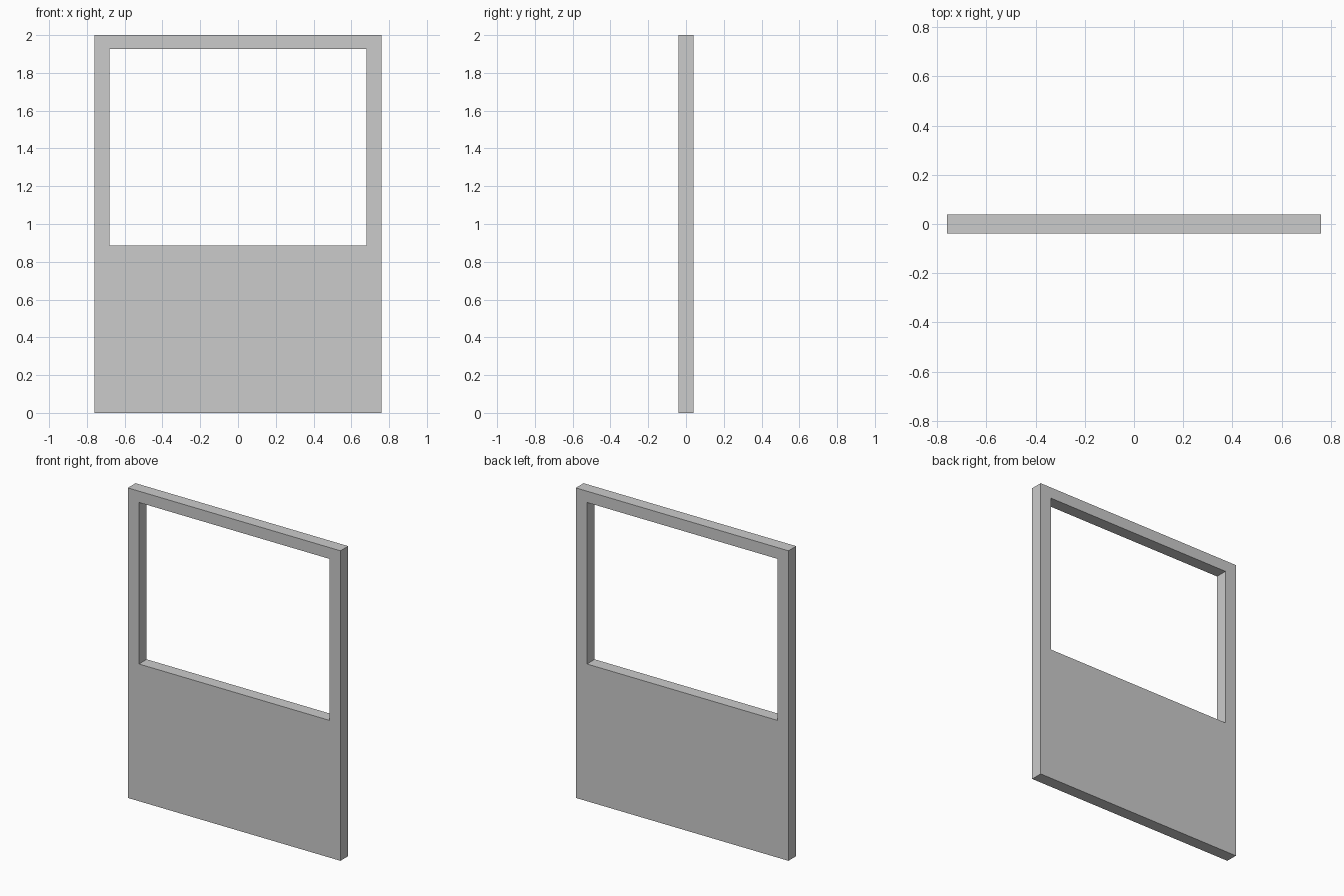
import bpy, bmesh

if "Cube" in bpy.data.objects:
    bpy.data.objects.remove(bpy.data.objects["Cube"])

HALF_W, HEIGHT, DEPTH = 0.759, 2.0, 0.079
OPEN_HALF_W, OPEN_BOTTOM, OPEN_TOP = 0.679, 0.885, 1.927


def rect(bm, half_w, z0, z1):
    """Corner loop of an upright rectangle on the front plane."""
    corners = [(-half_w, z0), (half_w, z0), (half_w, z1), (-half_w, z1)]
    return [bm.verts.new((x, -DEPTH / 2, z)) for x, z in corners]


# Flat front face: outer outline bridged to the window opening
bm = bmesh.new()
outer = rect(bm, HALF_W, 0, HEIGHT)
inner = rect(bm, OPEN_HALF_W, OPEN_BOTTOM, OPEN_TOP)
for i in range(4):
    j = (i + 1) % 4
    bm.faces.new((outer[i], outer[j], inner[j], inner[i]))

# Extrude to full thickness, closing the sides, opening reveal and back
ext = bmesh.ops.extrude_face_region(bm, geom=bm.faces[:], use_keep_orig=True)
moved = [v for v in ext["geom"] if isinstance(v, bmesh.types.BMVert)]
bmesh.ops.translate(bm, verts=moved, vec=(0, DEPTH, 0))
bmesh.ops.recalc_face_normals(bm, faces=bm.faces[:])

mesh = bpy.data.meshes.new("panel_with_window_opening")
bm.to_mesh(mesh)
bm.free()
panel = bpy.data.objects.new("panel_with_window_opening", mesh)
bpy.context.collection.objects.link(panel)
